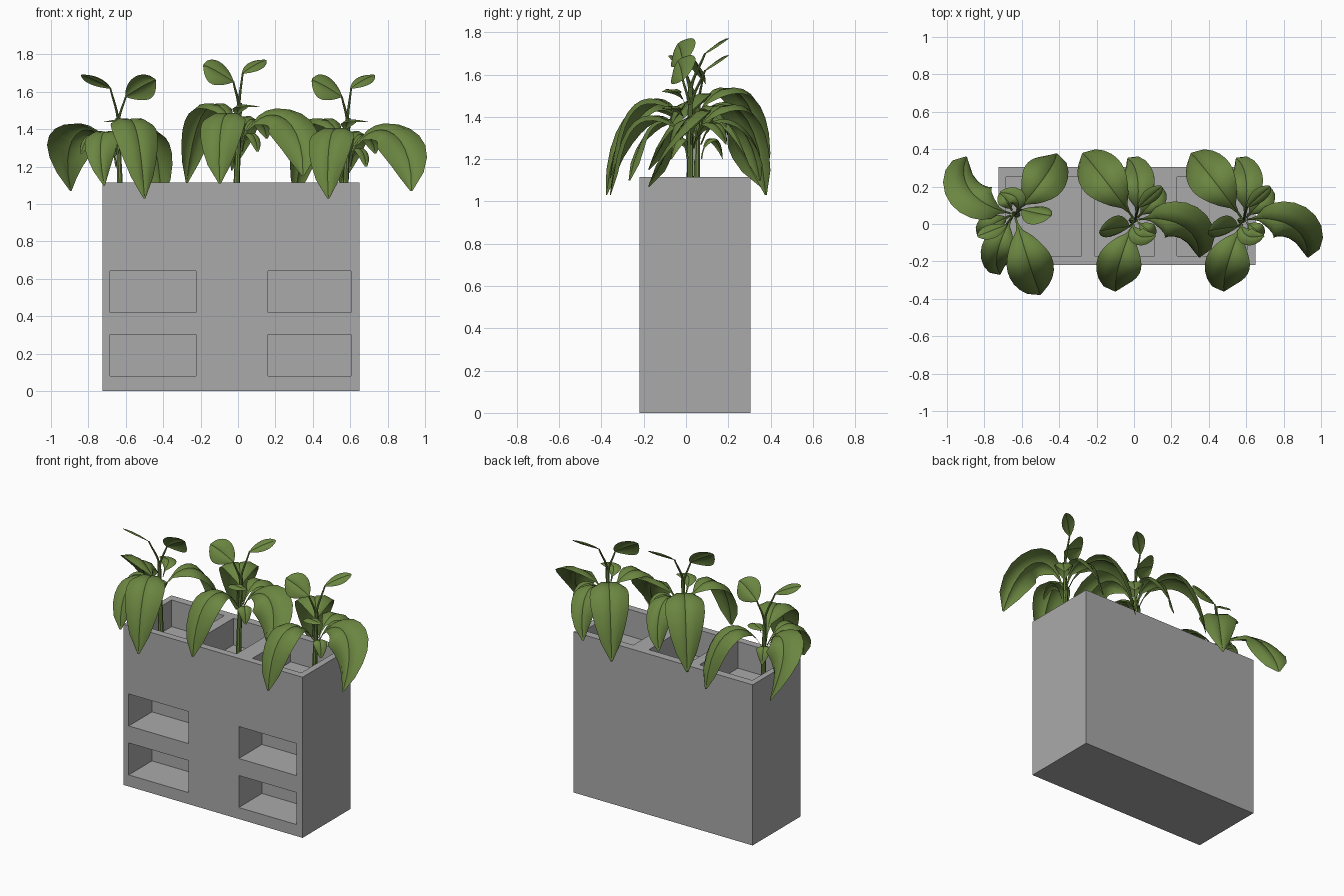
import bpy, bmesh, math
from mathutils import Vector, Matrix

if "Cube" in bpy.data.objects:
    bpy.data.objects.remove(bpy.data.objects["Cube"], do_unlink=True)


def material(name, rgb):
    m = bpy.data.materials.new(name)
    m.use_nodes = True
    m.diffuse_color = (*rgb, 1)
    m.node_tree.nodes["Principled BSDF"].inputs["Base Color"].default_value = (*rgb, 1)
    return m


concrete = material("concrete grey", (0.4, 0.4, 0.4))
green = material("leaf green", (0.145, 0.235, 0.052))


def add_object(name, bm, mat):
    mesh = bpy.data.meshes.new(name)
    bm.to_mesh(mesh)
    bm.free()
    mesh.materials.append(mat)
    ob = bpy.data.objects.new(name, mesh)
    bpy.context.collection.objects.link(ob)
    return ob


def add_box(bm, low, high):
    low, high = Vector(low), Vector(high)
    size = Matrix.Diagonal((*(high - low), 1))
    bmesh.ops.create_cube(bm, size=1, matrix=Matrix.Translation((low + high) / 2) @ size)


# Planter block
block = bmesh.new()
add_box(block, (-0.725, -0.22, 0), (0.65, 0.305, 1.115))
planter = add_object("planter_block", block, concrete)

# Three planting pockets on top and four niches in the front
holes = bmesh.new()
for left, right in ((-0.685, -0.28), (-0.21, 0.11), (0.23, 0.605)):
    add_box(holes, (left, -0.17, 0.93), (right, 0.25, 1.3))
for left, right in ((-0.685, -0.225), (0.16, 0.605)):
    for bottom in (0.08, 0.42):
        add_box(holes, (left, -0.4, bottom), (right, 0.035, bottom + 0.222))
cutter = add_object("hole_cutter", holes, concrete)
cutter.hide_render = True
cut = planter.modifiers.new("holes", 'BOOLEAN')
cut.object = cutter
cut.solver = 'EXACT'
bpy.context.view_layer.objects.active = planter
bpy.ops.object.modifier_apply(modifier=cut.name)
bpy.data.objects.remove(cutter, do_unlink=True)


def bezier(path, t):
    """Point and tangent on a cubic."""
    a, b, c, d = path
    k = 1 - t
    point = a * k**3 + b * 3 * k * k * t + c * 3 * k * t * t + d * t**3
    tangent = (b - a) * k * k + (c - b) * 2 * k * t + (d - c) * t * t
    return point, tangent.normalized()


def sweep(name, path, section, width_at, side=None, roll=0, steps=12):
    """Skin a cross-section along a cubic path, rolled about it."""
    bm = bmesh.new()
    rows = []
    for i in range(steps + 1):
        point, tan = bezier(path, i / steps)
        across = side or Vector((tan.y, -tan.x, 0))
        across = (across - tan * across.dot(tan)).normalized()
        across = Matrix.Rotation(math.radians(roll), 3, tan) @ across
        normal = across.cross(tan)
        w = width_at(i / steps)
        rows.append([bm.verts.new(point + (across * u + normal * h) * w)
                     for u, h in section])
    for low, high in zip(rows, rows[1:]):
        for j in range(len(section) - 1):
            bm.faces.new((low[j], low[j + 1], high[j + 1], high[j]))
    bmesh.ops.remove_doubles(bm, verts=bm.verts, dist=0.0001)
    return add_object(name, bm, green)


# Drooping blade section with a creased midrib, and a round stem section
HALF_BLADE = [(1, -0.24), (0.55, 0.02), (0.07, 0)]
BLADE = [(-u, h) for u, h in HALF_BLADE] + [(0, -0.05)] + HALF_BLADE[::-1]
ROUND = [(math.cos(math.tau * i / 8), math.sin(math.tau * i / 8)) for i in range(9)]


def stem(name, start, end, radius):
    start, end = Vector(start), Vector(end)
    bend = start.lerp(end, 0.4)
    bend.xy = start.xy
    path = [start, bend, start.lerp(end, 0.7), end]
    return sweep(name, path, ROUND, lambda t: radius * (1 - 0.4 * t),
                 Vector((1, 0, 0)), steps=6)


def blade(name, path, half, stalk, side=None, roll=0):
    def width(t):
        s = max(0, (t - stalk) / (1 - stalk))
        return max(0.006, half * max(0, math.sin(math.pi * s**1.12)) ** 0.6)
    return sweep(name, path, BLADE, width, side, roll)


def arching_leaf(name, heading, bend, reach, heights, half, roll):
    """Leaf leaving the crown along a heading, arching over and turning by bend."""
    start, peak, tip = heights

    def at(turn, radius, z):
        a = math.radians(heading + bend * turn)
        return Vector((radius * math.cos(a), radius * math.sin(a), z))
    path = [at(0, 0.02, start), at(0, reach * 0.3, peak),
            at(0.25, reach * 0.88, peak), at(1, reach, tip)]
    return blade(name, path, half, 0.15, roll=roll)


def young_leaf(name, base, tip, half, side):
    """Thin stalk from the crown carrying one flat leaf."""
    base, tip = Vector(base), Vector(tip)
    lift = Vector((0, 0, 0.012))
    path = [base, base.lerp(tip, 0.33) + lift, base.lerp(tip, 0.67) + lift, tip]
    return [stem(name + "_stalk", (0, 0, 1.42), base, 0.008),
            blade(name, path, half, 0, Vector(side))]


# Heading, bend, reach, (start, peak, tip heights), half width, roll
LEAVES = {
    "side_leaf": (10, -40, 0.395, (1.27, 1.47, 1.07), 0.13, 28),
    "front_leaf": (-113, 8, 0.393, (1.27, 1.48, 1.03), 0.12, 0),
    "back_leaf": (126, 2, 0.455, (1.27, 1.55, 1.03), 0.125, 0),
    "rear_leaf": (78, 19, 0.332, (1.27, 1.45, 1.1), 0.09, 0),
    "corner_leaf": (45, 4, 0.227, (1.25, 1.41, 1.27), 0.06, 0),
    "crown_leaf": (-110, 74, 0.136, (1.36, 1.46, 1.44), 0.05, 0),
    "inner_leaf": (-36, -6, 0.135, (1.2, 1.33, 1.2), 0.045, 0),
}


def plant(label, position, turn):
    parts = [stem(label + "_main_stem", (-0.015, 0, 0.82), (0.005, 0, 1.46), 0.019)]
    for name, shape in LEAVES.items():
        parts.append(arching_leaf(label + "_" + name, *shape))
    parts += young_leaf(label + "_upper_left_leaf", (-0.03, -0.035, 1.575),
                        (-0.19, -0.06, 1.665), 0.085, (-0.25, 0.5, 0.85))
    parts += young_leaf(label + "_upper_right_leaf", (0.02, 0.07, 1.62),
                        (0.145, 0.18, 1.69), 0.043, (0.136, -0.096, -0.072))
    place = Matrix.Translation(position) @ Matrix.Rotation(math.radians(turn), 4, 'Z')
    bpy.ops.object.select_all(action='DESELECT')
    for ob in parts:
        ob.data.transform(place)
        ob.select_set(True)
    bpy.context.view_layer.objects.active = parts[0]
    bpy.ops.object.shade_smooth_by_angle(angle=math.radians(40))


plant("right_plant", (0.585, 0.02, 0), 0)
plant("middle_plant", (0.005, 0.02, 0.08), 0)
plant("left_plant", (-0.64, 0.055, 0), 160)
